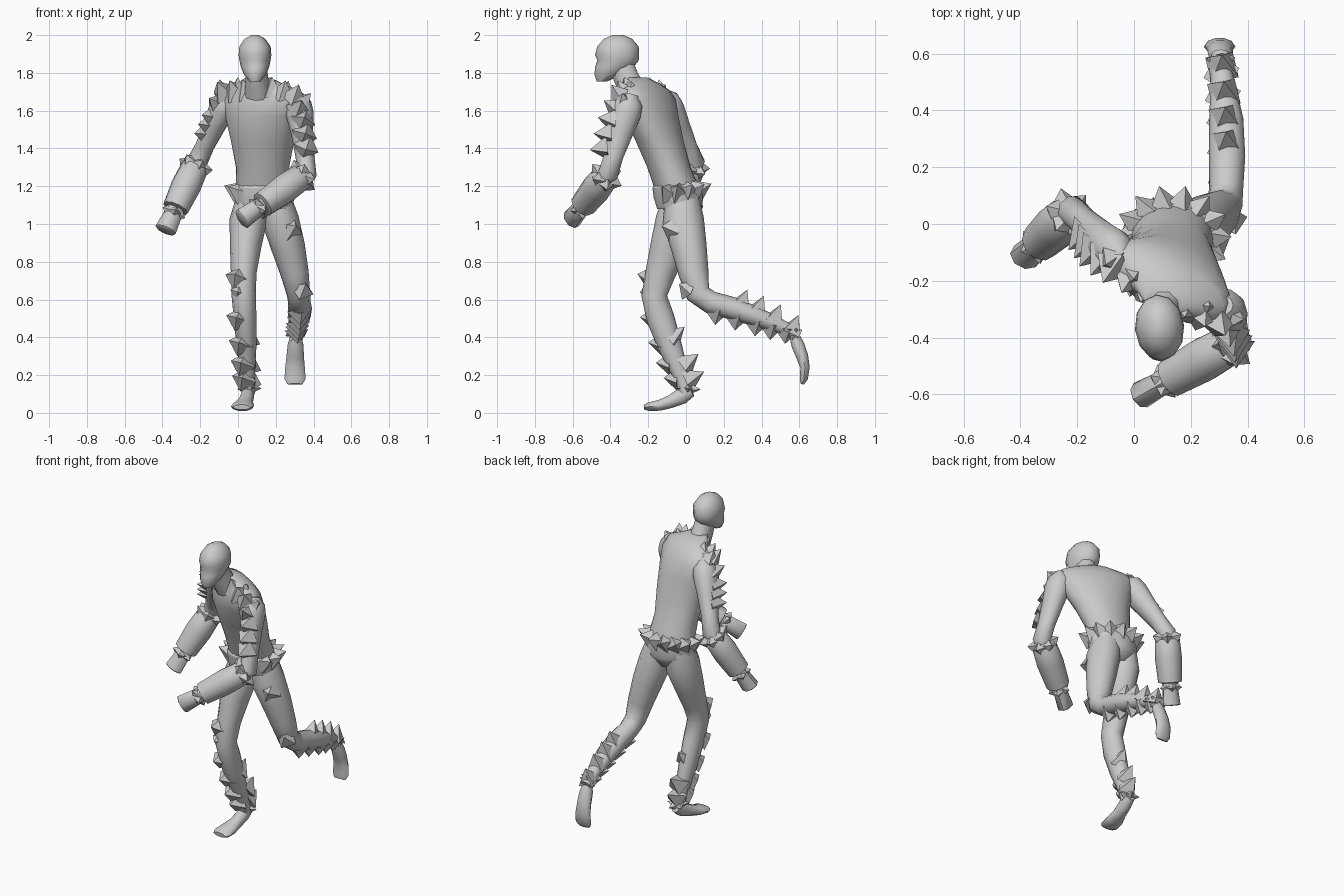
import bpy, bmesh, math
from mathutils import Vector as V


def finish(name, bm, smooth):
    bmesh.ops.recalc_face_normals(bm, faces=bm.faces)
    me = bpy.data.meshes.new(name)
    bm.to_mesh(me)
    bm.free()
    ob = bpy.data.objects.new(name, me)
    bpy.context.collection.objects.link(ob)
    if smooth:
        bpy.ops.object.select_all(action='DESELECT')
        ob.select_set(True)
        bpy.context.view_layer.objects.active = ob
        bpy.ops.object.shade_smooth_by_angle(angle=math.radians(smooth))
    return ob


def loft(name, rings, smooth):
    bm = bmesh.new()
    rs = [[bm.verts.new(p) for p in r] for r in rings]
    n = len(rs[0])
    for a, b in zip(rs, rs[1:]):
        for i in range(n):
            bm.faces.new((a[i], a[(i + 1) % n], b[(i + 1) % n], b[i]))
    bm.faces.new(rs[0][::-1])
    bm.faces.new(rs[-1])
    return finish(name, bm, smooth)


def frame(t, ref):
    t = t.normalized()
    u = (ref - t * ref.dot(t)).normalized()
    return u, t.cross(u)


def tube(name, rows, n=10, ref=V((1, 0, 0)), smooth=50):
    """Rows are x, y, z, half width, half depth along a bent path."""
    rings = []
    for i, r in enumerate(rows):
        t = V(rows[min(i + 1, len(rows) - 1)][:3]) - V(rows[max(i - 1, 0)][:3])
        u, v = frame(t, ref)
        rings.append([V(r[:3]) + u * r[3] * math.cos(k * math.tau / n) + v * r[4] * math.sin(k * math.tau / n)
                      for k in range(n)])
    return loft(name, rings, smooth)


def stack(name, rows, n=14, smooth=40):
    """Rows are x, y, z, half width, half depth, turn: level cross-sections."""
    rings = []
    for x, y, z, w, d, turn in rows:
        c, s = math.cos(math.radians(turn)), math.sin(math.radians(turn))
        ring = []
        for k in range(n):
            a = k * math.tau / n
            px, py = w * math.cos(a), d * math.sin(a)
            ring.append((x + px * c - py * s, y + px * s + py * c, z))
        rings.append(ring)
    return loft(name, rings, smooth)


def spikes(name, items):
    """Items are base point, direction, base half width, height: square pyramids."""
    bm = bmesh.new()
    for p, d, w, h in items:
        p, d = V(p), V(d).normalized()
        u, v = frame(d, V((0.31, 0.2, 0.93)))
        base = [bm.verts.new(p - d * 0.02 + (u * math.cos(a) + v * math.sin(a)) * w)
                for a in (0, math.pi / 2, math.pi, 3 * math.pi / 2)]
        tip = bm.verts.new(p + d * h)
        for i in range(4):
            bm.faces.new((base[i], base[(i + 1) % 4], tip))
        bm.faces.new(base[::-1])
    finish(name, bm, 0)


def row(points, dirs, n, w, h):
    """Evenly spread spikes over a polyline, blending the directions."""
    out = []
    for i in range(n):
        f = i / (n - 1) * (len(points) - 1)
        k = min(int(f), len(points) - 2)
        f -= k
        out.append((V(points[k]).lerp(V(points[k + 1]), f), V(dirs[k]).lerp(V(dirs[k + 1]), f), w, h))
    return out


def crown(c, axis, r, n, w, h, lean):
    """Ring of spikes about an axis, leaning along it."""
    axis = V(axis).normalized()
    u, v = frame(axis, V((0.9, 0.1, 0.4)))
    out = []
    for k in range(n):
        a = k * math.tau / n
        d = u * math.cos(a) + v * math.sin(a)
        out.append((V(c) + d * r, d + axis * lean, w, h))
    return out


# Torso, neck and head
stack("torso", [(.13, -.01, 1.02, .07, .06, 8), (.13, -.02, 1.09, .145, .11, 8), (.135, -.045, 1.18, .145, .12, 3),
                (.13, -.09, 1.3, .142, .115, -6), (.13, -.14, 1.44, .172, .125, -15),
                (.13, -.185, 1.57, .21, .13, -24), (.13, -.205, 1.66, .24, .115, -28),
                (.125, -.215, 1.71, .21, .09, -28), (.115, -.23, 1.745, .13, .075, -28),
                (.105, -.265, 1.775, .065, .06, -20)], 18, 60)
tube("neck", [(.11, -.27, 1.69, .075, .075), (.1, -.315, 1.77, .06, .07), (.095, -.35, 1.86, .055, .07)])
stack("head", [(.09, -.445, 1.755, .03, .028, 5), (.09, -.41, 1.79, .058, .075, 5), (.09, -.38, 1.83, .075, .102, 5),
               (.09, -.36, 1.865, .083, .11, 5), (.09, -.365, 1.895, .087, .117, 5),
               (.09, -.36, 1.94, .083, .11, 5), (.09, -.36, 1.98, .055, .075, 5), (.09, -.36, 2.0, .02, .03, 5)], 12, 55)
spikes("nose", [((.092, -.455, 1.825), (.05, -1, -.5), .03, .03)])

# Arms: shoulder to elbow, cuffed forearm, hand
ARMS = {"right": [V((-.06, -.11, 1.655)), V((-.215, .045, 1.33)), V((-.385, -.115, .965))],
        "left": [V((.32, -.30, 1.64)), V((.365, -.41, 1.27)), V((.02, -.605, 1.025))]}
for side, (s, e, h) in ARMS.items():
    tube(side + "_upper_arm", [(*(s + (s - e) * .12), .035, .035), (*s, .068, .075), (*s.lerp(e, .15), .074, .082),
                               (*s.lerp(e, .4), .06, .07), (*s.lerp(e, .75), .05, .054),
                               (*e, .055, .055), (*e.lerp(h, .2), .05, .05)], 10)
    ref = V((0, 0, 1)) if side == "left" else V((1, 0, 0))
    cuff = [(.02, .05), (.1, .074), (.35, .08), (.68, .07), (.69, .05)]
    tube(side + "_cuff", [(*e.lerp(h, f), r, r) for f, r in cuff], 10, ref)
    hand = [(.65, .05), (.78, .05), (.99, .058), (1, .052)]
    tube(side + "_hand", [(*e.lerp(h, f), r, r * .85) for f, r in hand], 8, ref)
    spikes(side + "_cuff_spikes", crown(e.lerp(h, .08), e - h, .045, 6, .068, .055, .35)
           + crown(e.lerp(h, .75), e - h, .035, 5, .05, .035, -.1))

# Spikes over the shoulders and down the arms
spikes("right_arm_spikes", row([(.04, -.235, 1.70), (-.08, -.155, 1.70), (-.14, -.09, 1.57), (-.175, -.035, 1.48)],
                               [(-.2, -.5, .8), (-.4, -.7, .7), (-.7, -.8, .1), (-.7, -.7, 0)], 7, .07, .08))
spikes("right_shoulder_spikes", row([(.0, -.18, 1.71), (-.08, -.13, 1.70)], [(0, -.2, 1), (-.3, -.2, 1)], 2, .065, .07))
spikes("left_arm_spikes", row([(.18, -.30, 1.71), (.30, -.35, 1.68), (.345, -.395, 1.55), (.36, -.435, 1.40)],
                              [(0, -.4, 1), (.3, -.6, .8), (.1, -1, .2), (0, -1, -.1)], 7, .07, .075))
spikes("left_shoulder_spikes", row([(.25, -.29, 1.70), (.345, -.33, 1.65)], [(.3, 0, 1), (.8, -.1, .8)], 2, .065, .06))

# Belt with a ring of spikes
spikes("belt_spikes", [((.135 + .145 * math.cos(a), -.045 + .12 * math.sin(a), 1.175 + .01 * math.sin(a)),
                        (math.cos(a), math.sin(a), .45), .065, .07)
                       for a in [k * math.tau / 14 for k in range(14)] if not 3.9 < a < 5.4])
stack("belt", [(.135, -.035, 1.08, .15, .118, 6), (.135, -.04, 1.14, .162, .132, 5), (.135, -.045, 1.19, .158, .133, 5),
               (.135, -.05, 1.21, .14, .12, 5)], 16, 20)

# Legs: planted right leg and trailing left leg
tube("right_leg", [(.06, -.03, 1.14, .07, .09), (.055, -.045, 1.02, .10, .115), (.04, -.09, .88, .083, .10),
                   (.03, -.135, .74, .068, .08), (.03, -.168, .62, .064, .068), (.038, -.135, .50, .06, .074),
                   (.045, -.08, .34, .052, .062), (.053, -.02, .18, .036, .04), (.055, 0, .10, .034, .036)], 12)
tube("left_leg", [(.20, -.02, 1.14, .08, .09), (.225, -.015, 1.02, .098, .11), (.265, .015, .88, .09, .095),
                  (.30, .04, .74, .075, .08), (.32, .065, .63, .062, .065), (.325, .13, .585, .06, .06),
                  (.328, .24, .555, .064, .06), (.325, .37, .51, .06, .052), (.31, .52, .45, .04, .036),
                  (.305, .60, .41, .033, .032)], 12)

# Feet
tube("right_foot", [(.055, .03, .115, .03, .03), (.05, -.02, .09, .036, .045), (.04, -.08, .06, .04, .036),
                    (.03, -.14, .04, .056, .03), (.022, -.195, .033, .06, .024), (.02, -.22, .03, .045, .014)], 10)
tube("left_foot", [(.305, .575, .405, .03, .028), (.305, .592, .36, .042, .036), (.303, .615, .30, .046, .034),
                   (.302, .63, .24, .052, .026), (.302, .624, .18, .056, .022), (.302, .615, .152, .04, .01)], 10)

# Leg spikes: shins, calves, knees, thighs and ankles
spikes("right_shin_spikes", row([(.0, -.185, .50), (.02, -.12, .30), (.03, -.06, .18)],
                                [(-.15, -1, .1)] * 3, 4, .068, .06))
spikes("right_calf_spikes", row([(.055, -.07, .40), (.06, .0, .26), (.06, .02, .18)],
                                [(.1, 1, .9), (.1, 1, .8), (.1, 1, .5)], 3, .07, .085))
spikes("left_shin_spikes", row([(.325, .16, .52), (.32, .37, .46), (.31, .53, .42)],
                               [(.1, -.1, -1)] * 3, 5, .066, .055))
spikes("left_calf_spikes", row([(.325, .29, .575), (.32, .42, .525), (.31, .56, .44)],
                               [(.0, .45, 1)] * 3, 4, .07, .085))
spikes("knee_and_thigh_spikes", [((-.005, -.205, .72), (-.2, -1, .3), .07, .055), ((.0, -.225, .64), (-.1, -1, 0), .045, .02),
                                 ((.285, -.085, .98), (.5, -1, .2), .075, .05), ((.345, .0, .66), (.3, -.8, .5), .065, .045)])
spikes("ankle_spikes", crown((.055, .01, .13), (0, .1, 1), .025, 5, .035, .045, 0)
       + crown((.307, .575, .425), (0, -.9, .4), .025, 5, .035, .03, -.1))
